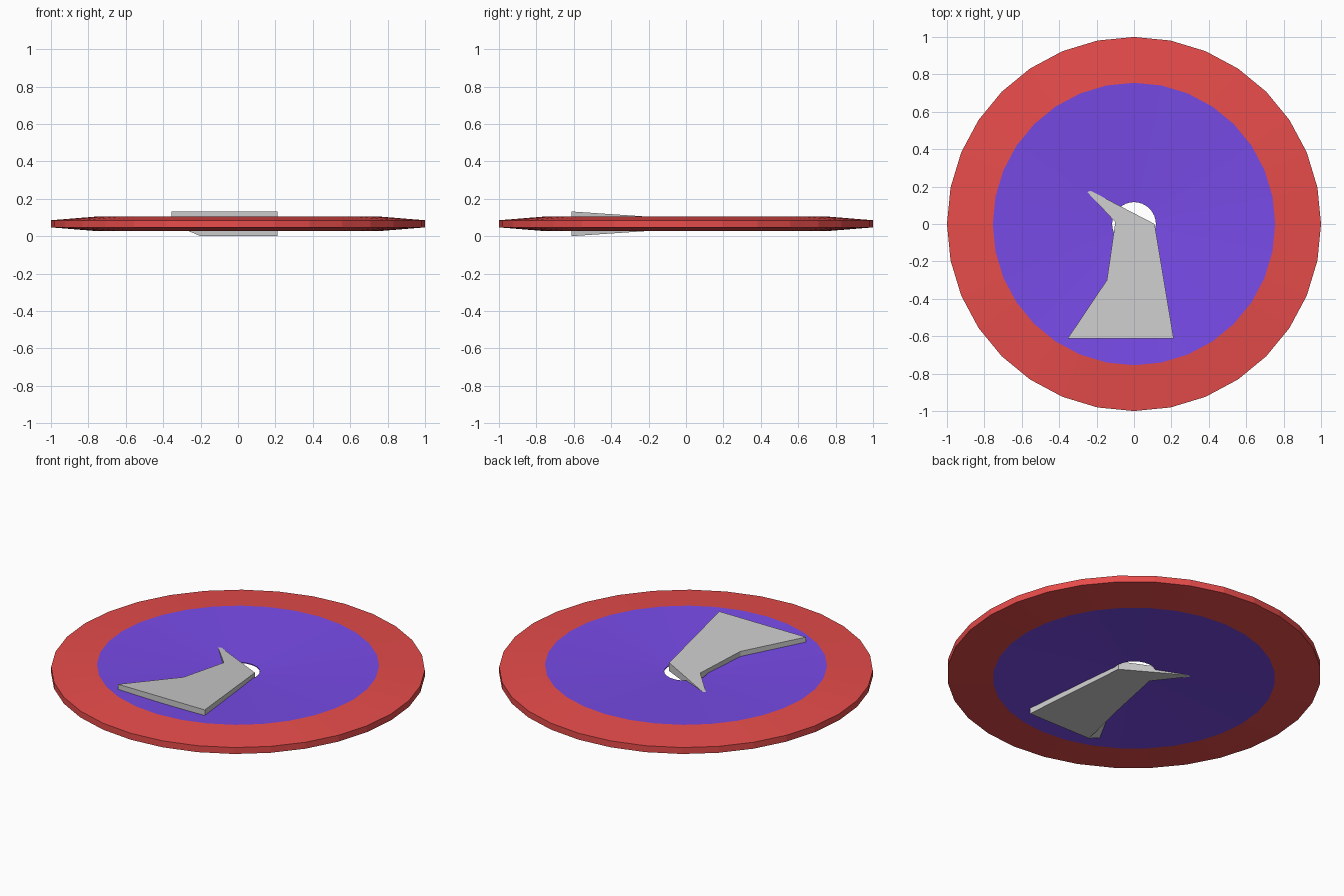
import bpy, bmesh, math

MID = 0.066      # height of the middle plane
SIDES = 32
FACE_R = 0.755   # radius where the two colours meet
FRONT_Y = -0.613

old = bpy.data.objects.get("Cube")
if old:
    bpy.data.objects.remove(old, do_unlink=True)


def material(name, rgb):
    mat = bpy.data.materials.new(name)
    mat.use_nodes = True
    mat.diffuse_color = (*rgb, 1)
    mat.node_tree.nodes["Principled BSDF"].inputs["Base Color"].default_value = (*rgb, 1)
    return mat


def finish(bm, name, mats):
    bmesh.ops.recalc_face_normals(bm, faces=bm.faces)
    mesh = bpy.data.meshes.new(name)
    bm.to_mesh(mesh)
    bm.free()
    obj = bpy.data.objects.new(name, mesh)
    bpy.context.collection.objects.link(obj)
    for mat in mats:
        mesh.materials.append(mat)
    return obj


red = material("red", (0.8, 0.073, 0.07))
purple = material("purple", (0.187, 0.07, 0.8))
grey = material("grey", (0.6, 0.6, 0.6))

# Dished disc: half profile (radius, half thickness), mirrored and revolved
half = [(0.117, 0.0025), (FACE_R, 0.039), (1.0, 0.019)]
profile = half + [(r, -h) for r, h in reversed(half)]
bm = bmesh.new()
rings = []
for r, h in profile:
    rings.append([bm.verts.new((r * math.cos(a), r * math.sin(a), MID + h))
                  for a in (math.tau * i / SIDES for i in range(SIDES))])
for k, ring in enumerate(rings):
    after = rings[(k + 1) % len(rings)]
    for i in range(SIDES):
        j = (i + 1) % SIDES
        face = bm.faces.new((ring[i], ring[j], after[j], after[i]))
        # Outer band is red, inner face is purple
        face.material_index = 0 if face.calc_center_median().xy.length > FACE_R else 1
finish(bm, "disc", [red, purple])

# Blade: wedge that thins towards the back, with the front corner cut under
outline = [(-0.355, FRONT_Y), (0.212, FRONT_Y), (0.11, 0.0),
           (-0.28, 0.203), (-0.10, 0.01), (-0.145, -0.30)]


def half_thickness(y):
    return MID - 0.0675 * (y - FRONT_Y)


bm = bmesh.new()
layers = []
for side in (1, 0, -1):
    points = list(outline)
    if side < 0:
        points[0] = (-0.20, FRONT_Y)
    layers.append([bm.verts.new((x, y, MID + side * half_thickness(y))) for x, y in points])
bm.faces.new(layers[0])
bm.faces.new(layers[2])
for upper, lower in zip(layers, layers[1:]):
    for i in range(len(outline)):
        j = (i + 1) % len(outline)
        bm.faces.new((upper[i], upper[j], lower[j], lower[i]))
bmesh.ops.triangulate(bm, faces=[f for f in bm.faces if len(f.verts) > 4])
finish(bm, "blade", [grey])
